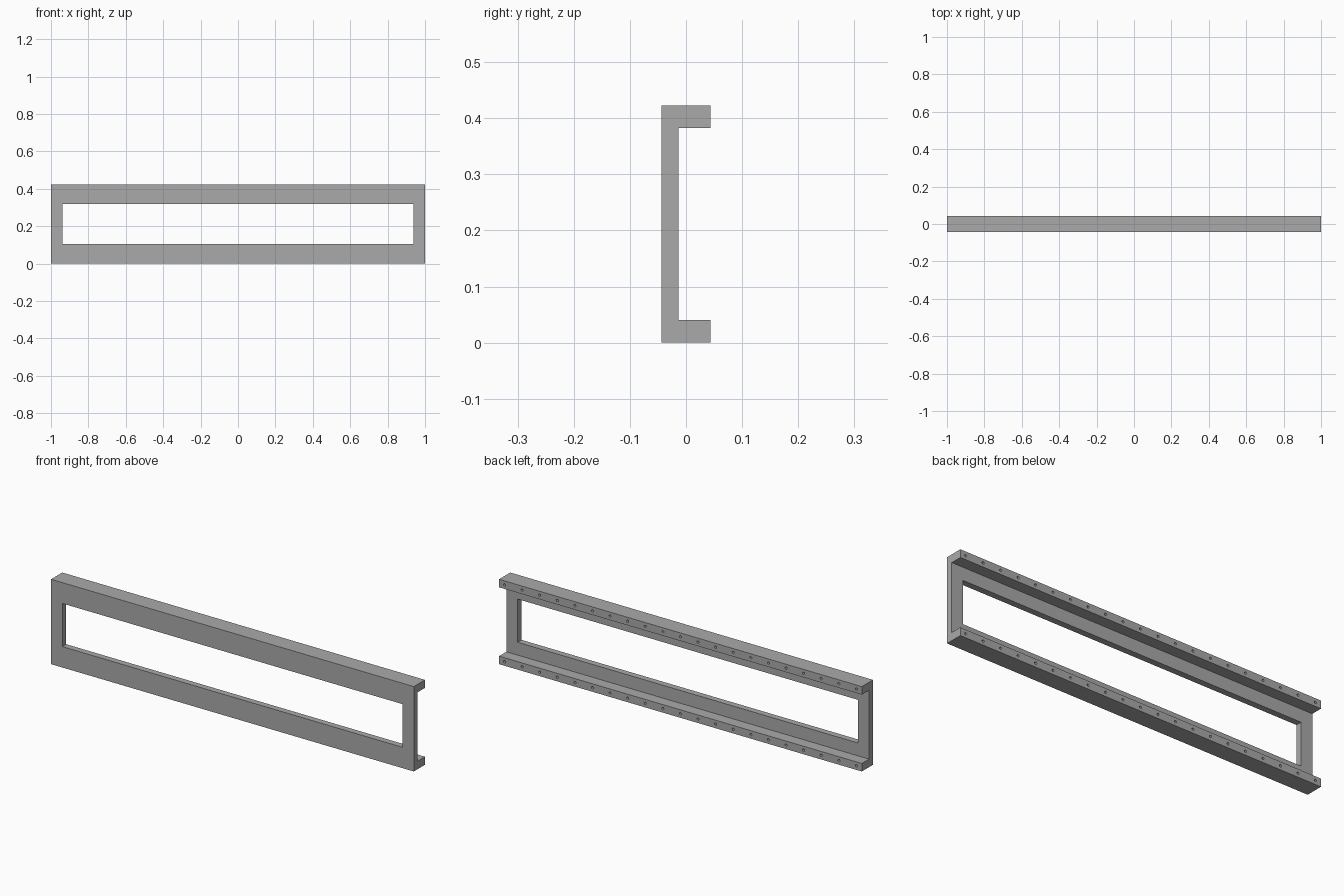
import bpy, bmesh
from mathutils import Matrix

if "Cube" in bpy.data.objects:
    bpy.data.objects.remove(bpy.data.objects["Cube"], do_unlink=True)

LENGTH, DEPTH, HEIGHT = 2.0, 0.088, 0.423
WEB, FLANGE = 0.031, 0.04
HOLES, HOLE_RADIUS, HOLE_DEPTH = 21, 0.006, 0.035

grey = bpy.data.materials.new("plain grey")
grey.use_nodes = True
colour = (0.4, 0.4, 0.4, 1)
grey.diffuse_color = colour
grey.node_tree.nodes["Principled BSDF"].inputs["Base Color"].default_value = colour


def to_object(name, bm):
    bmesh.ops.recalc_face_normals(bm, faces=bm.faces)
    mesh = bpy.data.meshes.new(name)
    bm.to_mesh(mesh)
    bm.free()
    mesh.materials.append(grey)
    obj = bpy.data.objects.new(name, mesh)
    bpy.context.collection.objects.link(obj)
    return obj


def cut(target, cutter):
    mod = target.modifiers.new(cutter.name, "BOOLEAN")
    mod.operation = "DIFFERENCE"
    mod.solver = "EXACT"
    mod.object = cutter
    cutter.hide_render = True
    bpy.context.view_layer.objects.active = target
    bpy.ops.object.modifier_apply(modifier=mod.name)
    bpy.data.objects.remove(cutter, do_unlink=True)


# Channel section swept along the length
front, back = -DEPTH / 2, DEPTH / 2
inner = front + WEB
profile = [(front, 0), (back, 0), (back, FLANGE), (inner, FLANGE),
           (inner, HEIGHT - FLANGE), (back, HEIGHT - FLANGE),
           (back, HEIGHT), (front, HEIGHT)]
bm = bmesh.new()
end = bm.faces.new([bm.verts.new((-LENGTH / 2, y, z)) for y, z in profile])
swept = bmesh.ops.extrude_face_region(bm, geom=[end])["geom"]
bmesh.ops.translate(bm, vec=(LENGTH, 0, 0),
                    verts=[v for v in swept if isinstance(v, bmesh.types.BMVert)])
frame = to_object("channel_frame", bm)

# Long window through the web
bm = bmesh.new()
bmesh.ops.create_cube(bm, size=1, matrix=Matrix.Translation((0, 0, HEIGHT / 2))
                      @ Matrix.Diagonal((1.876, 0.3, 0.215, 1)))
cut(frame, to_object("window_cutter", bm))

# Rows of blind bolt holes in the rear edges of both flanges
bm = bmesh.new()
for z in (FLANGE / 2, HEIGHT - FLANGE / 2):
    for i in range(HOLES):
        x = -0.97 + 1.94 * i / (HOLES - 1)
        bmesh.ops.create_cone(bm, cap_ends=True, segments=16, depth=HOLE_DEPTH * 2,
                              radius1=HOLE_RADIUS, radius2=HOLE_RADIUS,
                              matrix=Matrix.Translation((x, back, z))
                              @ Matrix.Rotation(1.5708, 4, "X"))
cut(frame, to_object("bolt_hole_cutter", bm))

# Smooth hole walls, crisp frame edges
bpy.ops.object.select_all(action="DESELECT")
frame.select_set(True)
bpy.context.view_layer.objects.active = frame
bpy.ops.object.shade_smooth_by_angle(angle=0.6)
